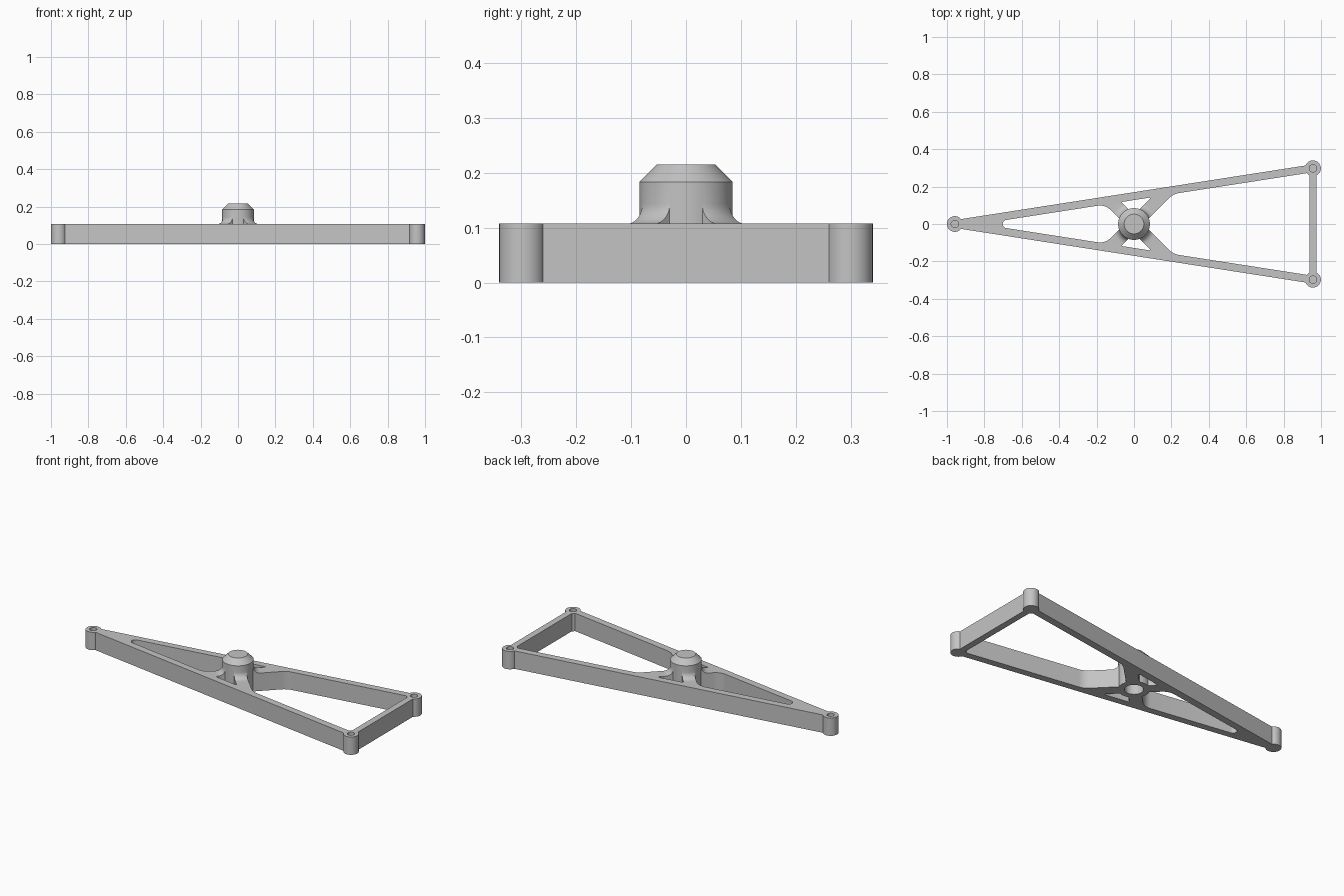
import bpy, bmesh, math
from mathutils import Vector

cube = bpy.data.objects.get("Cube")
if cube:
    bpy.data.objects.remove(cube, do_unlink=True)

GREY = (0.55, 0.55, 0.55, 1)
grey = bpy.data.materials.new("light_grey")
grey.use_nodes = True
grey.diffuse_color = GREY
grey.node_tree.nodes["Principled BSDF"].inputs["Base Color"].default_value = GREY

HEIGHT, BOSS_R, HUB_R = 0.107, 0.042, 0.085
TIP, END_X, END_Y = -0.958, 0.957, 0.298
SLOPE = END_Y / (END_X - TIP)
BAR = 0.021      # half width of a side bar
ARM = 0.05       # sideways offset of the diagonal arm edges
INNER = -SLOPE * TIP - BAR


def loft(name, loops):
    """Closed solid through equal-length loops of points."""
    bm = bmesh.new()
    rings = [[bm.verts.new(p) for p in loop] for loop in loops]
    for low, high in zip(rings, rings[1:]):
        for i in range(len(low)):
            j = (i + 1) % len(low)
            bm.faces.new((low[i], low[j], high[j], high[i]))
    bm.faces.new(rings[0][::-1])
    bm.faces.new(rings[-1])
    bmesh.ops.recalc_face_normals(bm, faces=bm.faces)
    mesh = bpy.data.meshes.new(name)
    bm.to_mesh(mesh)
    bm.free()
    mesh.materials.append(grey)
    obj = bpy.data.objects.new(name, mesh)
    bpy.context.collection.objects.link(obj)
    return obj


def prism(name, points, z0, z1):
    return loft(name, [[(x, y, z) for x, y in points] for z in (z0, z1)])


def lathe(name, profile, center=(0, 0), steps=64):
    angles = [math.tau * i / steps for i in range(steps)]
    return loft(name, [[(center[0] + r * math.cos(a), center[1] + r * math.sin(a), z)
                        for a in angles] for r, z in profile])


def rounded(corners, steps=10):
    """Fillet each (x, y, radius) corner of a polygon."""
    out = []
    for i, (x, y, r) in enumerate(corners):
        p = Vector((x, y))
        if r == 0:
            out.append(p)
            continue
        a = (Vector(corners[i - 1][:2]) - p).normalized()
        b = (Vector(corners[(i + 1) % len(corners)][:2]) - p).normalized()
        half = a.angle(b) / 2
        center = p + (a + b).normalized() * r / math.sin(half)
        start = p + a * r / math.tan(half) - center
        end = p + b * r / math.tan(half) - center
        first = math.atan2(start.y, start.x)
        turn = math.remainder(math.atan2(end.y, end.x) - first, math.tau)
        for k in range(steps + 1):
            t = first + turn * k / steps
            out.append(center + Vector((math.cos(t), math.sin(t))) * r)
    return out


def combine(target, tool, operation):
    mod = target.modifiers.new(operation.lower(), "BOOLEAN")
    mod.operation, mod.solver, mod.object = operation, "EXACT", tool
    bpy.context.view_layer.objects.active = target
    bpy.ops.object.modifier_apply(modifier=mod.name)
    bpy.data.objects.remove(tool, do_unlink=True)


def bar_edge(x):
    return INNER + SLOPE * x


def frame(name, z1):
    """Triangular plate with two windows and two small gaps beside the hub."""
    out_x, in_x = END_X + 0.019, END_X - 0.019
    plate = prism(name, [(TIP, -BAR), (END_X, -END_Y - BAR), (out_x, -END_Y), (out_x, END_Y),
                         (END_X, END_Y + BAR), (TIP, BAR)], 0, z1)
    xr = (INNER + ARM) / (1 - SLOPE)
    xl = -(INNER + ARM) / (1 + SLOPE)
    gr = (INNER - ARM) / (1 - SLOPE)
    gl = -(INNER - ARM) / (1 + SLOPE)
    windows = [
        [(in_x, -bar_edge(in_x), 0), (in_x, bar_edge(in_x), 0), (xr, bar_edge(xr), 0.09),
         (ARM, 0, 0), (xr, -bar_edge(xr), 0.09)],
        [(-INNER / SLOPE, 0, 0.022), (xl, -bar_edge(xl), 0.08), (-ARM, 0, 0), (xl, bar_edge(xl), 0.08)],
    ]
    for s in (1, -1):
        windows.append([(0, s * ARM, 0), (gr, s * bar_edge(gr), 0.004), (gl, s * bar_edge(gl), 0.004)])
    for w in windows:
        combine(plate, prism("window_cutter", rounded(w), -0.1, z1 + 0.1), "DIFFERENCE")
    return plate


# Main frame
body = frame("frame", HEIGHT)

# Hub flare, kept only above the arms
fillet = 0.036
arc = [math.pi / 2 * i / 8 for i in range(9)]
flare = lathe("hub_flare", [(HUB_R + fillet, HEIGHT - 0.02)] + [
    (HUB_R + fillet * (1 - math.sin(a)), HEIGHT + fillet * (1 - math.cos(a))) for a in arc])
combine(flare, frame("flare_mask", 0.2), "INTERSECT")
combine(body, flare, "UNION")

# Hub with chamfered top and a socket below
combine(body, lathe("hub", [(HUB_R, 0), (HUB_R, 0.183), (0.053, 0.215)]), "UNION")
combine(body, lathe("socket_cutter", [(0.05, -0.1), (0.05, 0.1)]), "DIFFERENCE")

# Corner bosses with blind holes
for c in ((TIP, 0), (END_X, END_Y), (END_X, -END_Y)):
    combine(body, lathe("boss", [(BOSS_R, 0), (BOSS_R, HEIGHT)], c, 48), "UNION")
    combine(body, lathe("hole_cutter", [(0.02, 0.055), (0.02, 0.2)], c, 32), "DIFFERENCE")

bpy.ops.object.select_all(action="DESELECT")
body.select_set(True)
bpy.context.view_layer.objects.active = body
bpy.ops.object.shade_smooth_by_angle(angle=math.radians(30))
